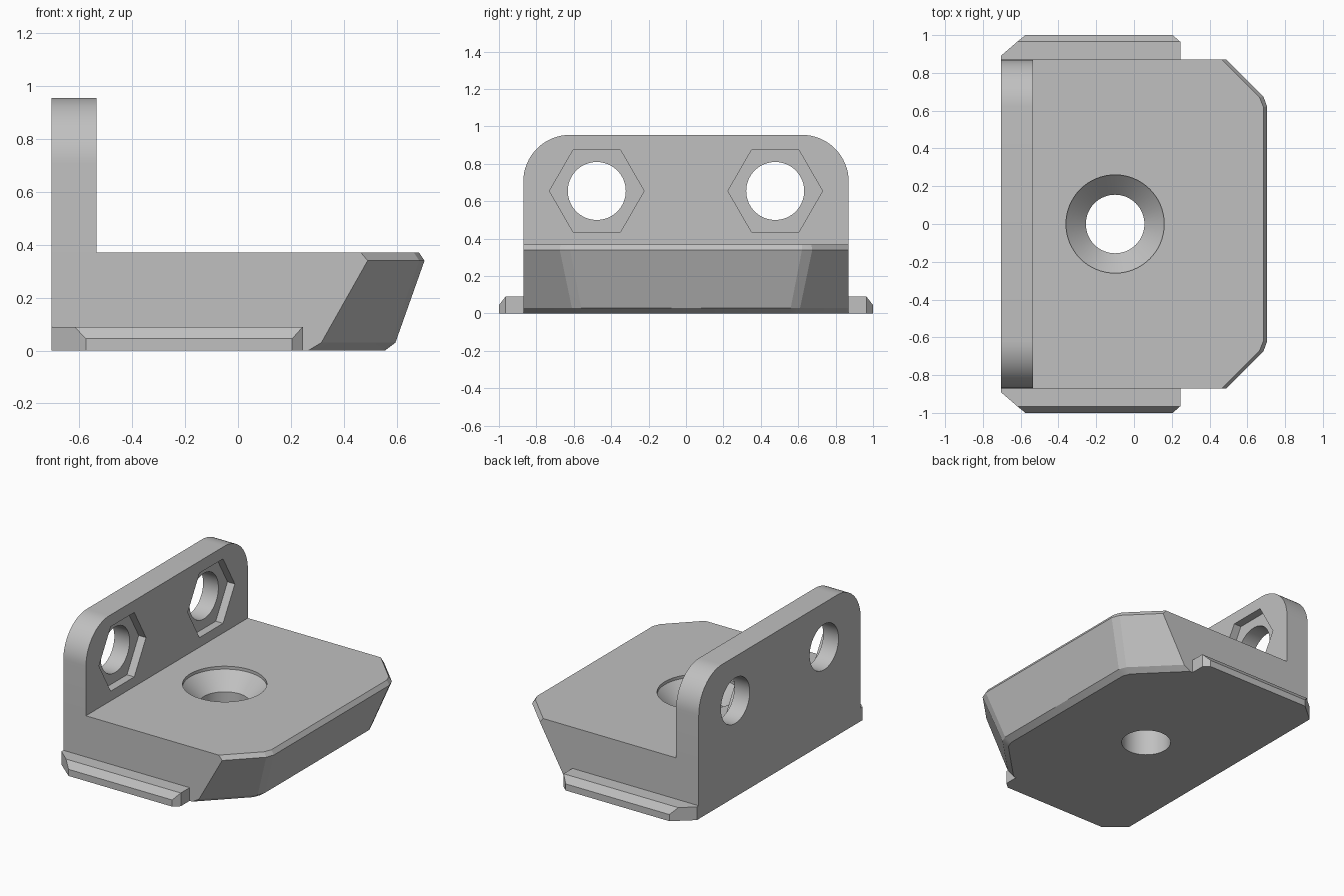
import bpy, bmesh
from math import cos, sin, pi, radians
from mathutils import Matrix, Vector

cube = bpy.data.objects.get("Cube")
if cube:
    bpy.data.objects.remove(cube, do_unlink=True)

GREY = (0.53, 0.53, 0.53, 1)
grey = bpy.data.materials.new("plain grey")
grey.use_nodes = True
grey.diffuse_color = GREY
grey.node_tree.nodes["Principled BSDF"].inputs["Base Color"].default_value = GREY

BACK, WALL_FRONT, SIDE = -0.705, -0.535, 0.87
BASE_TOP, WALL_TOP = 0.37, 0.955


def add_object(name, bm):
    bmesh.ops.recalc_face_normals(bm, faces=bm.faces)
    mesh = bpy.data.meshes.new(name)
    bm.to_mesh(mesh)
    bm.free()
    mesh.materials.append(grey)
    obj = bpy.data.objects.new(name, mesh)
    bpy.context.collection.objects.link(obj)
    return obj


def hull(name, points):
    """Convex solid around the points, with flat regions merged."""
    bm = bmesh.new()
    for p in points:
        bm.verts.new(p)
    bmesh.ops.convex_hull(bm, input=bm.verts)
    bmesh.ops.dissolve_limit(bm, angle_limit=radians(0.5), verts=bm.verts, edges=bm.edges)
    return add_object(name, bm)


def drill(name, rings, centre, axis="Z", sides=64):
    """Turned cutter from (radius, position along axis) rings."""
    bm = bmesh.new()
    loops = [[bm.verts.new((r * cos(2 * pi * i / sides), r * sin(2 * pi * i / sides), h))
              for i in range(sides)] for r, h in rings]
    for low, high in zip(loops, loops[1:]):
        for i in range(sides):
            j = (i + 1) % sides
            bm.faces.new((low[i], low[j], high[j], high[i]))
    bm.faces.new(loops[0])
    bm.faces.new(loops[-1])
    if axis == "X":  # local x becomes y, local z becomes x
        turn = Matrix(((0, 0, 1), (1, 0, 0), (0, 1, 0)))
        bmesh.ops.transform(bm, matrix=turn.to_4x4(), verts=bm.verts)
    bmesh.ops.translate(bm, vec=Vector(centre), verts=bm.verts)
    cutter = add_object(name, bm)
    cutter.hide_render = True
    return cutter


def combine(target, other, operation):
    mod = target.modifiers.new(operation.title(), "BOOLEAN")
    mod.operation, mod.solver, mod.object = operation, "EXACT", other
    bpy.context.view_layer.objects.active = target
    bpy.ops.object.modifier_apply(modifier=mod.name)
    bpy.data.objects.remove(other, do_unlink=True)


# Base block: height, then the three corner points of the undercut nose
levels = [
    (0.0, (0.265, SIDE), (0.535, 0.60), (0.555, 0.55)),
    (0.03, (0.315, SIDE), (0.575, 0.61), (0.595, 0.56)),
    (0.34, (0.49, SIDE), (0.685, 0.675), (0.705, 0.62)),
    (BASE_TOP, (0.465, SIDE), (0.665, 0.67), (0.685, 0.62)),
]
base_points = [(x, s * y, z) for z, *corner in levels
               for x, y in corner + [(BACK, SIDE)] for s in (-1, 1)]
bracket = hull("bracket", base_points)

# Upright wall with rounded top corners
radius, steps = 0.25, 16
wall_points = []
for x in (BACK, WALL_FRONT):
    for s in (-1, 1):
        wall_points.append((x, s * SIDE, 0))
        for i in range(steps + 1):
            a = pi / 2 * i / steps
            wall_points.append((x, s * (SIDE - radius + radius * cos(a)),
                                WALL_TOP - radius + radius * sin(a)))
combine(bracket, hull("upright_wall", wall_points), "UNION")

# Low rails along both sides, bevelled on the outer edge and ends
foot = [(BACK, 0.8), (BACK, 0.89), (-0.575, 1), (0.205, 1), (0.245, 0.965), (0.245, 0.8)]
crown = [(BACK, 0.8), (BACK, 0.89), (-0.618, 0.965), (0.245, 0.965), (0.245, 0.8)]
for side, s in (("left", 1), ("right", -1)):
    points = [(x, s * y, z) for z, outline in ((0, foot), (0.045, foot), (0.09, crown))
              for x, y in outline]
    combine(bracket, hull(side + "_rail", points), "UNION")

# Countersunk hole through the base
sink = drill("countersink_cutter",
             [(0.155, -0.1), (0.155, 0.245), (0.26, 0.35), (0.26, 0.5)], (-0.1, 0, 0))
combine(bracket, sink, "DIFFERENCE")

# Bolt holes with hexagonal nut pockets in the wall
for y in (-0.477, 0.477):
    bolt = drill("bolt_cutter", [(0.155, -0.9), (0.155, -0.4)], (0, y, 0.655), "X")
    combine(bracket, bolt, "DIFFERENCE")
    nut = drill("nut_cutter", [(0.253, WALL_FRONT - 0.055), (0.253, -0.4)],
                (0, y, 0.655), "X", sides=6)
    combine(bracket, nut, "DIFFERENCE")

# Smooth the round surfaces only
bpy.ops.object.select_all(action="DESELECT")
bracket.select_set(True)
bpy.context.view_layer.objects.active = bracket
bpy.ops.object.shade_smooth_by_angle(angle=radians(15))
